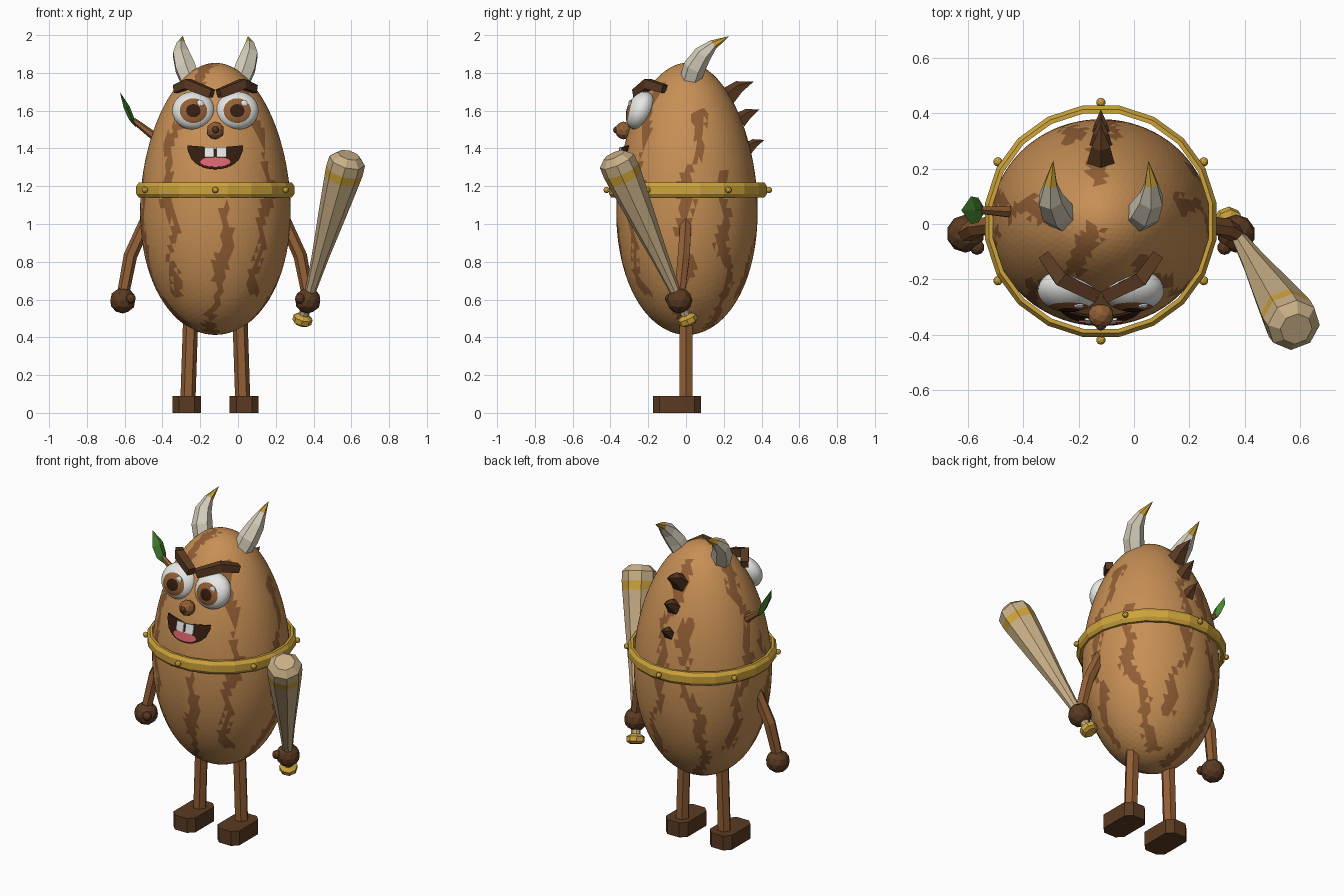
import bpy, bmesh, math
from mathutils import Vector

if "Cube" in bpy.data.objects:
    bpy.data.objects.remove(bpy.data.objects["Cube"])

CX, CY = -0.12, 0.005            # body axis
ZC, HZ = 1.133, 0.72             # body centre height and half height


def mat(name, r, g, b):
    m = bpy.data.materials.new(name)
    m.diffuse_color = (r, g, b, 1)
    m.use_nodes = True
    m.node_tree.nodes["Principled BSDF"].inputs["Base Color"].default_value = m.diffuse_color
    return m


SKIN = mat("tan_skin", .57, .275, .09)
BARK = mat("brown_bark", .29, .115, .036)
DARK = mat("dark_brown", .105, .043, .016)
DEEP = mat("deep_brown", .035, .012, .005)
GOLD = mat("gold", .62, .37, .045)
BONE = mat("bone", .68, .62, .5)
WOOD = mat("pale_wood", .58, .43, .24)
WHITE = mat("white", .85, .85, .83)
PINK = mat("pink", .70, .13, .16)
GREEN = mat("leaf_green", .07, .27, .035)


def finish(name, bm, *mats, smooth=False):
    bmesh.ops.recalc_face_normals(bm, faces=bm.faces[:])
    me = bpy.data.meshes.new(name)
    bm.to_mesh(me)
    bm.free()
    for m in mats:
        me.materials.append(m)
    for p in me.polygons:
        p.use_smooth = smooth
    ob = bpy.data.objects.new(name, me)
    bpy.context.collection.objects.link(ob)
    return ob


def tube(name, pts, radii, sides, mats, seg_mat=None, ref=(0, 1, 0), turn=0.0):
    """Sweep a polygon along a path; seg_mat gives a material index per segment."""
    pts = [Vector(p) for p in pts]
    bm, rings, n = bmesh.new(), [], len(pts)
    for i, (p, r) in enumerate(zip(pts, radii)):
        t = (pts[min(i + 1, n - 1)] - pts[max(i - 1, 0)]).normalized()
        u = Vector(ref).cross(t).normalized()
        v = t.cross(u)
        angs = [turn + math.tau * k / sides for k in range(sides)]
        rings.append([bm.verts.new(p + r * (u * math.cos(a) + v * math.sin(a))) for a in angs])
    seg_mat = seg_mat or [0] * (n - 1)
    for i in range(n - 1):
        for k in range(sides):
            j = (k + 1) % sides
            bm.faces.new((rings[i][k], rings[i][j], rings[i + 1][j], rings[i + 1][k])).material_index = seg_mat[i]
    bm.faces.new(rings[0][::-1]).material_index = seg_mat[0]
    bm.faces.new(rings[-1]).material_index = seg_mat[-1]
    bmesh.ops.remove_doubles(bm, verts=bm.verts[:], dist=.0008)
    return finish(name, bm, *mats)


def ball(name, c, r, m, sub=1, scale=(1, 1, 1)):
    bm = bmesh.new()
    bmesh.ops.create_icosphere(bm, subdivisions=sub, radius=r)
    bmesh.ops.scale(bm, vec=scale, verts=bm.verts[:])
    bmesh.ops.translate(bm, vec=c, verts=bm.verts[:])
    return finish(name, bm, m)


def front_y(x, z):
    """Front surface of the egg body at a given x and z."""
    u = (z - ZC) / HZ
    k = math.sqrt(max(0, 1 - u * u)) * (1 - .09 * u)
    return CY - .373 * math.sqrt(max(0, k * k - ((x - CX) / .397) ** 2))


# Egg body with jagged vertical bark stripes
bm = bmesh.new()
bmesh.ops.create_icosphere(bm, subdivisions=5, radius=1)
for v in bm.verts:
    u = v.co.z
    k = 1 - .09 * u
    v.co = (CX + .397 * k * v.co.x, CY + .373 * k * v.co.y, ZC + HZ * u)
# base angle, drift, low and high limit
stripes = [(-41, 0, .6, 1.55), (4, 32, .42, 1.1), (42, 6, .62, 1.75), (-18, -20, 1.5, 1.85),
           (85, 20, .5, 1.6), (128, -25, .45, 1.3), (165, 20, .6, 1.8), (210, -20, .42, 1.5),
           (245, 20, .7, 1.8), (285, -15, .45, 1.35)]
for f in bm.faces:
    c = f.calc_center_median()
    dx, dy, z = c.x - CX, c.y - CY, c.z
    r, a = math.hypot(dx, dy), math.atan2(dx, -dy)
    jag = .010 * math.sin(91 * z + 37 * a) + .008 * math.sin(53 * z - 71 * a)
    for i, (base, drift, lo, hi) in enumerate(stripes):
        mid = math.radians(base + drift * (z - .8)) + .07 * math.sin(8 * z + 2 * i) + .05 * math.sin(21 * z + i)
        d = abs((a - mid + math.pi) % math.tau - math.pi) * r
        if lo < z < hi and d < .028 + .009 * math.sin(13 * z + 3 * i) + jag:
            f.material_index = 1
finish("body", bm, SKIN, BARK)

# Gold belt with six studs
bm = bmesh.new()
section = [(.395, 1.14), (.41, 1.14), (.424, 1.16), (.424, 1.20), (.41, 1.22), (.395, 1.22)]
N = 20
belt = [[bm.verts.new((CX + r * math.cos(a), .01 + r * math.sin(a), z)) for r, z in section]
        for a in (math.tau * (k + .5) / N for k in range(N))]
for k in range(N):
    p, q = belt[k], belt[(k + 1) % N]
    for i in range(6):
        j = (i + 1) % 6
        bm.faces.new((p[i], q[i], q[j], p[j]))
finish("belt", bm, GOLD)
for k in range(6):
    a = math.radians(90 + 60 * k)
    ball("belt_stud", (CX + .43 * math.cos(a), .01 + .43 * math.sin(a), 1.18), .017, GOLD, 2)


def plate(name, x0, x1, top, bottom, off, m, cols=14, rows=5):
    """Thin patch that follows the body front."""
    bm, grid = bmesh.new(), []
    for i in range(cols + 1):
        s = -1 + 2 * i / cols
        x = x0 + (x1 - x0) * i / cols
        col = []
        for j in range(rows + 1):
            z = bottom(s) + (top(s) - bottom(s)) * j / rows
            col.append(bm.verts.new((x, front_y(x, z) - off, z)))
        grid.append(col)
    for i in range(cols):
        for j in range(rows):
            bm.faces.new((grid[i][j], grid[i + 1][j], grid[i + 1][j + 1], grid[i][j + 1]))
    ob = finish(name, bm, m)
    mod = ob.modifiers.new("thickness", 'SOLIDIFY')
    mod.thickness, mod.offset = .008, 0
    return ob


def arc(s):
    return math.sqrt(max(0.002, 1 - s * s))


# Mouth, tongue and teeth
plate("mouth", -.265, .025, lambda s: 1.395 + .02 * abs(s) ** .5,
      lambda s: 1.393 - .103 * arc(s), .008, DEEP)
plate("tongue", -.20, -.04, lambda s: 1.328 + .027 * arc(s), lambda s: 1.328 - .026 * arc(s), .014, PINK)
for x in (-.152, -.088):
    plate("tooth", x - .026, x + .026, lambda s: 1.407, lambda s: 1.353, .02, WHITE, 2, 1)

# Stubby nose
ball("nose", (CX, -.33, 1.495), .047, BARK, 2)
ball("nose_tip", (CX, -.366, 1.498), .02, DARK, 2)

for s in (-1, 1):
    # Eye: rings of the sphere are coloured as pupil, iris and white
    bm = bmesh.new()
    bmesh.ops.create_uvsphere(bm, u_segments=24, v_segments=18, radius=1)
    for f in bm.faces:
        ang = math.degrees(math.acos(max(-1, min(1, f.calc_center_median().normalized().z))))
        f.material_index = 2 if ang < 20 else 1 if ang < 40 else 0
    for v in bm.verts:
        x, y, z = v.co
        v.co = (CX + s * .116 + .113 * x, -.24 - .076 * z + .022 * y, 1.6 + .102 * y)
    finish("eye", bm, WHITE, BARK, DEEP, smooth=True)
    ball("eye_glint", (CX + s * .116 + .036, -.295, 1.637), .02, WHITE, 2, (1, .5, 1))

    # Angry brow
    tube("brow", [(CX + s * x, y, z) for x, y, z in
                  ((.018, -.262, 1.69), (.145, -.2, 1.742), (.205, -.115, 1.715))],
         [.032, .036, .03], 4, [DARK], ref=(0, 0, 1), turn=math.pi / 4)

    # Curved horn with gold tip
    tube("horn", [(CX + s * x, y, z) for x, y, z in
                  ((.125, .015, 1.74), (.16, .045, 1.83), (.182, .09, 1.90), (.182, .145, 1.95), (.172, .23, 1.995))],
         [.055, .06, .048, .026, 0], 6, [BONE, GOLD], [0, 0, 0, 1], ref=(1, 0, 0))

    # Arm, fist and thumb
    tube("arm", [(CX + s * x, y, z) for x, y, z in
                 ((.365, .0, 1.02), (.45, -.012, .83), (.49, -.035, .62))],
         [.034, .036, .032], 6, [BARK])
    ball("fist", (CX + s * .49, -.035, .595), .069, DARK, 2)
    ball("thumb", (CX + s * .448, -.085, .605), .027, DARK, 2)

    # Leg and chamfered foot
    tube("leg", [(CX + s * .13, 0, .52), (CX + s * .145, 0, .07)], [.04, .04], 6, [BARK])
    bm = bmesh.new()
    bmesh.ops.create_cube(bm, size=1)
    for v in bm.verts:
        v.co = (CX + s * .152 + .152 * v.co.x, -.047 + .255 * v.co.y, .045 + .09 * v.co.z)
    upright = [e for e in bm.edges if abs(e.verts[0].co.z - e.verts[1].co.z) > .05]
    bmesh.ops.bevel(bm, geom=upright, offset=.035, segments=1, affect='EDGES')
    finish("foot", bm, DARK)

# Club held in the fist, with gold pommel and band
lo, hi = Vector((.335, .02, .47)), Vector((.587, -.38, 1.365))
prof = [(0, .035), (.012, .052), (.04, .052), (.055, .027), (.2, .029), (.4, .046), (.65, .074),
        (.86, .096), (.91, .1), (.965, .098), (1.0, .06)]
tube("club", [lo.lerp(hi, t) for t, r in prof], [r for t, r in prof], 8, [WOOD, GOLD],
     [1, 1, 1, 0, 0, 0, 0, 1, 0, 0])

# Back thorns
for y, z, r, ty, tz in ((.22, 1.67, .055, .36, 1.755), (.285, 1.545, .046, .388, 1.605), (.325, 1.395, .038, .415, 1.445)):
    tube("thorn", [(CX, y, z), (CX, y * .55 + ty * .45, z * .35 + tz * .65), (CX, ty, tz)],
         [r, r * .65, 0], 5, [DARK], ref=(1, 0, 0))

# Twig and leaf
tube("twig", [(-.40, .04, 1.43), (-.47, .045, 1.485), (-.555, .05, 1.55)], [.024, .021, .015], 6, [BARK])
leaf = tube("leaf", [(-.54, .05, 1.515), (-.568, .05, 1.555), (-.59, .05, 1.62), (-.622, .05, 1.70)],
            [.005, .036, .04, 0], 4, [GREEN])
axis = Vector((-.43, 0, .9)).normalized()
for v in leaf.data.vertices:      # flatten across, widen along y
    d = v.co - Vector((-.54, .05, 1.515))
    side = Vector((axis.z, 0, -axis.x))
    v.co -= side * d.dot(side) * .6
    v.co.y = .05 + (v.co.y - .05) * 1.25
